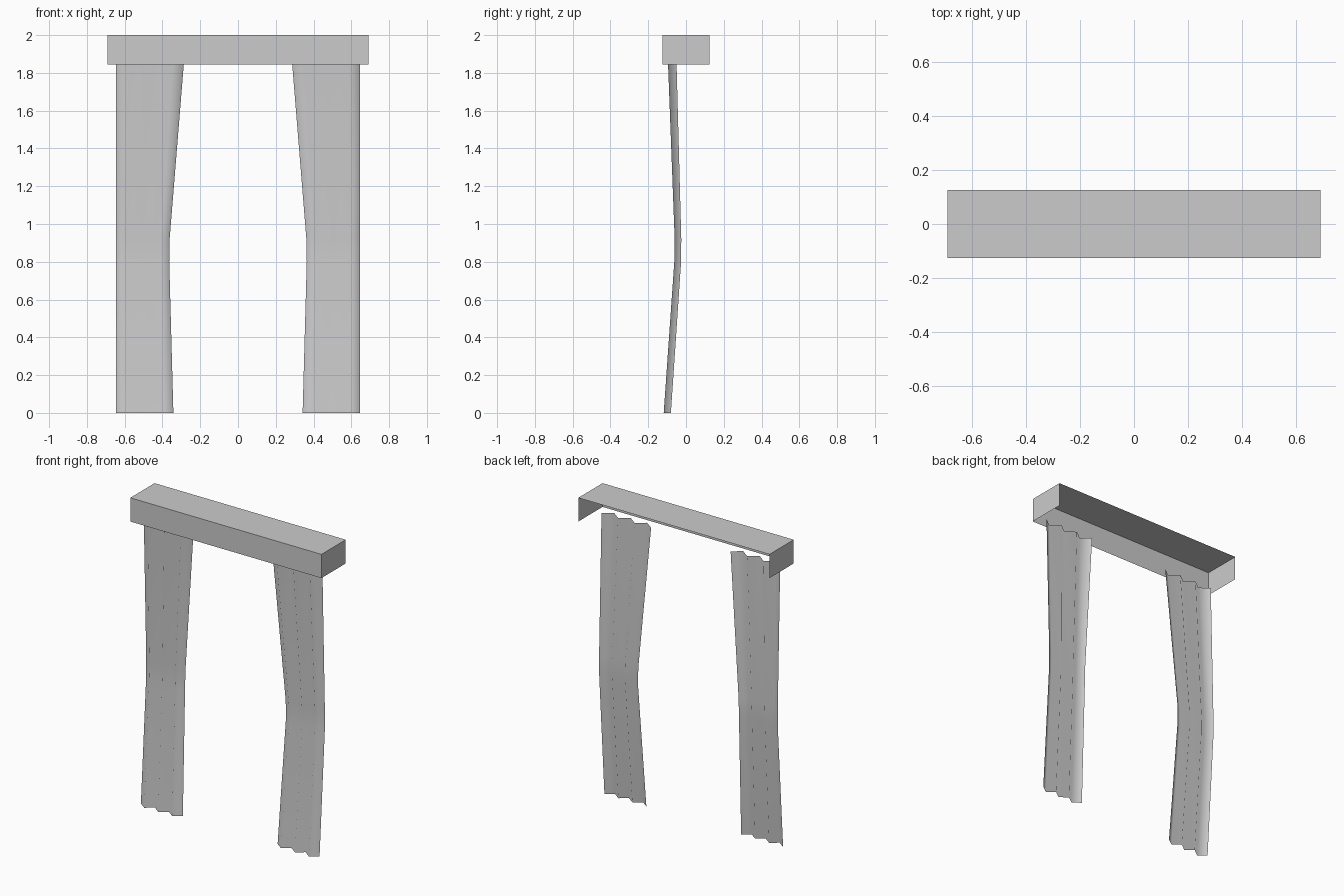
import bpy, bmesh

if "Cube" in bpy.data.objects:
    bpy.data.objects.remove(bpy.data.objects["Cube"])

def make_object(name, bm, smooth=False):
    mesh = bpy.data.meshes.new(name)
    for f in bm.faces:
        f.smooth = smooth
    bm.to_mesh(mesh)
    bm.free()
    obj = bpy.data.objects.new(name, mesh)
    bpy.context.collection.objects.link(obj)
    return obj

# Pelmet: thin box, open at the back and underneath
W, D, Z0, Z1 = 0.69, 0.125, 1.845, 2.0
bm = bmesh.new()
bmesh.ops.create_cube(bm, size=1)
for v in bm.verts:
    v.co = (v.co.x * 2 * W, v.co.y * 2 * D, Z0 + (v.co.z + 0.5) * (Z1 - Z0))
bm.normal_update()
open_sides = [f for f in bm.faces if f.normal.y > 0.9 or f.normal.z < -0.9]
bmesh.ops.delete(bm, geom=open_sides, context='FACES_ONLY')
make_object("pelmet", bm)

# Curtain levels: height, inner edge x, front fold y, back fold y
LEVELS = [(0.0, 0.342, -0.118, -0.080),
          (0.80, 0.364, -0.062, -0.026),
          (0.92, 0.362, -0.060, -0.025),
          (1.845, 0.287, -0.095, -0.050)]
OUTER, FOLDS = 0.645, 6

# Pleated curtains, mirrored left and right
for name, side in (("left_curtain", -1), ("right_curtain", 1)):
    bm = bmesh.new()
    rows = []
    for z, inner, front, back in LEVELS:
        rows.append([bm.verts.new((side * (OUTER + (inner - OUTER) * i / FOLDS),
                                   front if i % 2 else back, z))
                     for i in range(FOLDS + 1)])
    for low, high in zip(rows, rows[1:]):
        for i in range(FOLDS):
            quad = [low[i], low[i + 1], high[i + 1], high[i]]
            bm.faces.new(quad if side < 0 else quad[::-1])
    make_object(name, bm, smooth=True)
